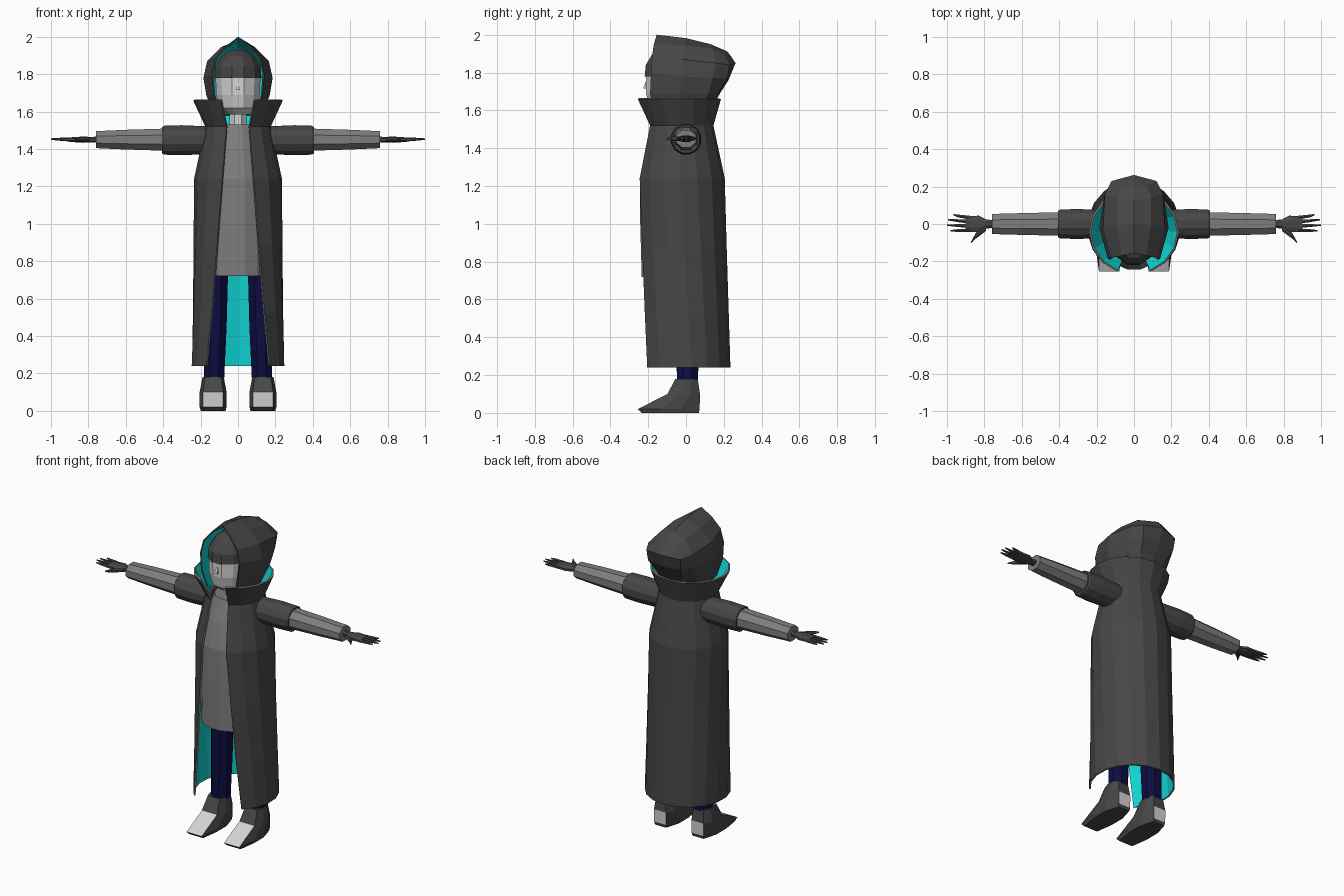
import bpy, bmesh, math

if "Cube" in bpy.data.objects:
    bpy.data.objects.remove(bpy.data.objects["Cube"])


def mat(name, r, g, b):
    m = bpy.data.materials.new(name)
    m.diffuse_color = (r, g, b, 1)
    m.use_nodes = True
    m.node_tree.nodes["Principled BSDF"].inputs["Base Color"].default_value = m.diffuse_color
    return m


DARK = mat("charcoal", .062, .062, .062)
SHIRT = mat("mid grey", .21, .21, .21)
PALE = mat("pale grey", .66, .66, .66)
CYAN = mat("cyan lining", .005, .63, .63)
NAVY = mat("navy", .004, .004, .055)


def build(name, parts, mats, closed=True, caps=True, mirror=False, rule=None, thick=0):
    """Loft every list of rings in parts into one flat-shaded object."""
    bm = bmesh.new()
    for rings in parts:
        vs = [[bm.verts.new(p) for p in r] for r in rings]
        n = len(vs[0])
        for j in range(len(vs) - 1):
            for i in range(n if closed else n - 1):
                k = (i + 1) % n
                f = bm.faces.new((vs[j][i], vs[j][k], vs[j + 1][k], vs[j + 1][i]))
                if rule:
                    f.material_index = rule(j, i)
        if closed and caps:
            bm.faces.new(vs[0][::-1])
            bm.faces.new(vs[-1])
    if not closed:
        bmesh.ops.remove_doubles(bm, verts=bm.verts, dist=.0005)
    me = bpy.data.meshes.new(name)
    bm.to_mesh(me)
    bm.free()
    for m in mats:
        me.materials.append(m)
    ob = bpy.data.objects.new(name, me)
    bpy.context.collection.objects.link(ob)
    if thick:
        s = ob.modifiers.new("lining", 'SOLIDIFY')
        s.thickness, s.offset = thick, -1
        s.material_offset = 1
        s.material_offset_rim = len(mats) - 1 if len(mats) > 2 else 0
    if mirror:
        ob.modifiers.new("mirror", 'MIRROR')
    return ob


def oval(z, hw, front, back, n=16, cx=0):
    """Closed horizontal ring."""
    cy, hd = (front + back) / 2, (back - front) / 2
    return [(cx + hw * math.sin(t), cy - hd * math.cos(t), z)
            for t in (2 * math.pi * (i + .5) / n for i in range(n))]


def open_oval(z, hw, front, back, gap, n=14):
    """Horizontal ring with a front gap of half-width gap."""
    t0 = math.asin(gap / hw)
    hd = (back - front) / (1 + math.cos(t0))
    cy = back - hd
    ts = [t0 + (2 * math.pi - 2 * t0) * i / n for i in range(n + 1)]
    return [(hw * math.sin(t), cy - hd * math.cos(t), z) for t in ts]


def xring(x, ry, rz, y=0, z=1.45, n=8):
    """Ring across the x axis, for arms and fingers."""
    return [(x, y + ry * math.cos(t), z + rz * math.sin(t))
            for t in (2 * math.pi * (i + .5) / n for i in range(n))]


# Long open coat with flared collar, cyan inside
build("coat", [[open_oval(*a) for a in (
    (.24, .25, -.205, .235, .17), (.53, .243, -.218, .226, .141),
    (.88, .238, -.232, .215, .113), (1.24, .235, -.245, .205, .085),
    (1.52, .175, -.19, .145, .062), (1.66, .24, -.255, .185, .09))]],
    [DARK, CYAN, SHIRT], closed=False, thick=.01)

# Long shirt under the coat
build("shirt", [[oval(*a) for a in (
    (.72, .19, -.238, .16), (1.0, .19, -.246, .16), (1.24, .185, -.246, .15),
    (1.4, .15, -.21, .12), (1.53, .11, -.165, .09))]], [SHIRT])

# Hood: half cross-sections from the opening to the back seam
HOOD = [
    [(.10, -.17, 1.58), (.13, -.19, 1.69), (.14, -.185, 1.80), (.12, -.18, 1.885), (.065, -.17, 1.95), (0, -.155, 2.0)],
    [(.13, -.02, 1.58), (.17, -.03, 1.69), (.185, -.02, 1.78), (.165, -.02, 1.87), (.09, -.01, 1.945), (0, 0, 1.982)],
    [(.11, .08, 1.58), (.145, .12, 1.69), (.16, .14, 1.77), (.155, .16, 1.85), (.09, .14, 1.925), (0, .13, 1.95)],
    [(.06, .11, 1.58), (.09, .17, 1.69), (.115, .22, 1.77), (.12, .23, 1.84), (.07, .2, 1.9), (0, .2, 1.92)],
    [(0, .12, 1.58), (0, .18, 1.69), (0, .225, 1.76), (0, .262, 1.85), (0, .235, 1.89), (0, .22, 1.91)]]
build("hood", [[[(-x, y, z) for x, y, z in h] + h[-2::-1] for h in HOOD]],
      [DARK, CYAN], closed=False, thick=.008)

# Head, neck, nose and dark head cover
build("head", [[oval(*a, n=12) for a in (
    (1.585, .06, -.16, .03), (1.62, .105, -.2, .06),
    (1.69, .12, -.216, .08), (1.79, .125, -.216, .09))]], [PALE])
build("neck", [[oval(1.48, .05, -.1, .02, 8), oval(1.62, .05, -.1, .02, 8)]], [PALE])
build("nose", [[oval(1.715, .014, -.232, -.19, 4), oval(1.75, .006, -.219, -.19, 4)]], [PALE])
build("head_cover", [[oval(*a, n=12) for a in (
    (1.78, .13, -.224, .1), (1.84, .125, -.218, .1),
    (1.895, .092, -.185, .07), (1.93, .04, -.11, .02))]], [DARK])

# Arms
build("upper_sleeve", [[xring(x, r, r, n=12, z=1.447) for x, r in (
    (.15, .076), (.3, .083), (.395, .08), (.405, .074))]], [DARK], mirror=True)
build("lower_sleeve", [[xring(.39, .068, .064), xring(.6, .063, .057),
                        xring(.76, .058, .049)]], [SHIRT], mirror=True)

# Gloved hands: palm, thumb and four fingers
palm = [xring(.74, .022, .018), xring(.79, .026, .016), xring(.83, .048, .018),
        xring(.9, .046, .013)]
thumb = [xring(.79, .018, .012, -.02), xring(.845, .017, .012, -.062),
         xring(.872, .005, .005, -.1)]
fingers = [[xring(.88, .011, .011, y0, 1.45, 6), xring(.94, .009, .009, (y0 + y1) / 2, 1.452, 6),
            xring(tip, .004, .004, y1, 1.453, 6)]
           for y0, tip, y1 in ((.035, .965, .05), (.012, .995, .023),
                               (-.011, 1.0, -.006), (-.034, .98, -.036))]
build("hand", [palm, thumb] + fingers, [DARK], mirror=True)

# Trouser legs
build("trouser_leg", [[oval(.16, .058, -.052, .068, 8, .128), oval(.45, .064, -.06, .075, 8, .12),
                       oval(.78, .068, -.07, .08, 8, .115)]], [NAVY], mirror=True)

# Shoes: squared outline, pale toe top and heel
OUTLINE = [(-.75, -1), (0, -1), (.75, -1), (1, -.25), (1, .4), (.6, 1), (-.6, 1), (-1, .4), (-1, -.25)]


def sole(z, hw, front, back):
    cy, hd = (front + back) / 2, (back - front) / 2
    return [(.133 + u * hw, cy + v * hd, z) for u, v in OUTLINE]


build("shoe", [[sole(0, .066, -.235, .068), sole(.02, .072, -.255, .072),
                sole(.1, .072, -.098, .074), sole(.18, .057, -.056, .062)]],
      [DARK, PALE], mirror=True,
      rule=lambda j, i: 1 if j == 1 and i in (0, 1, 5) else 0)
